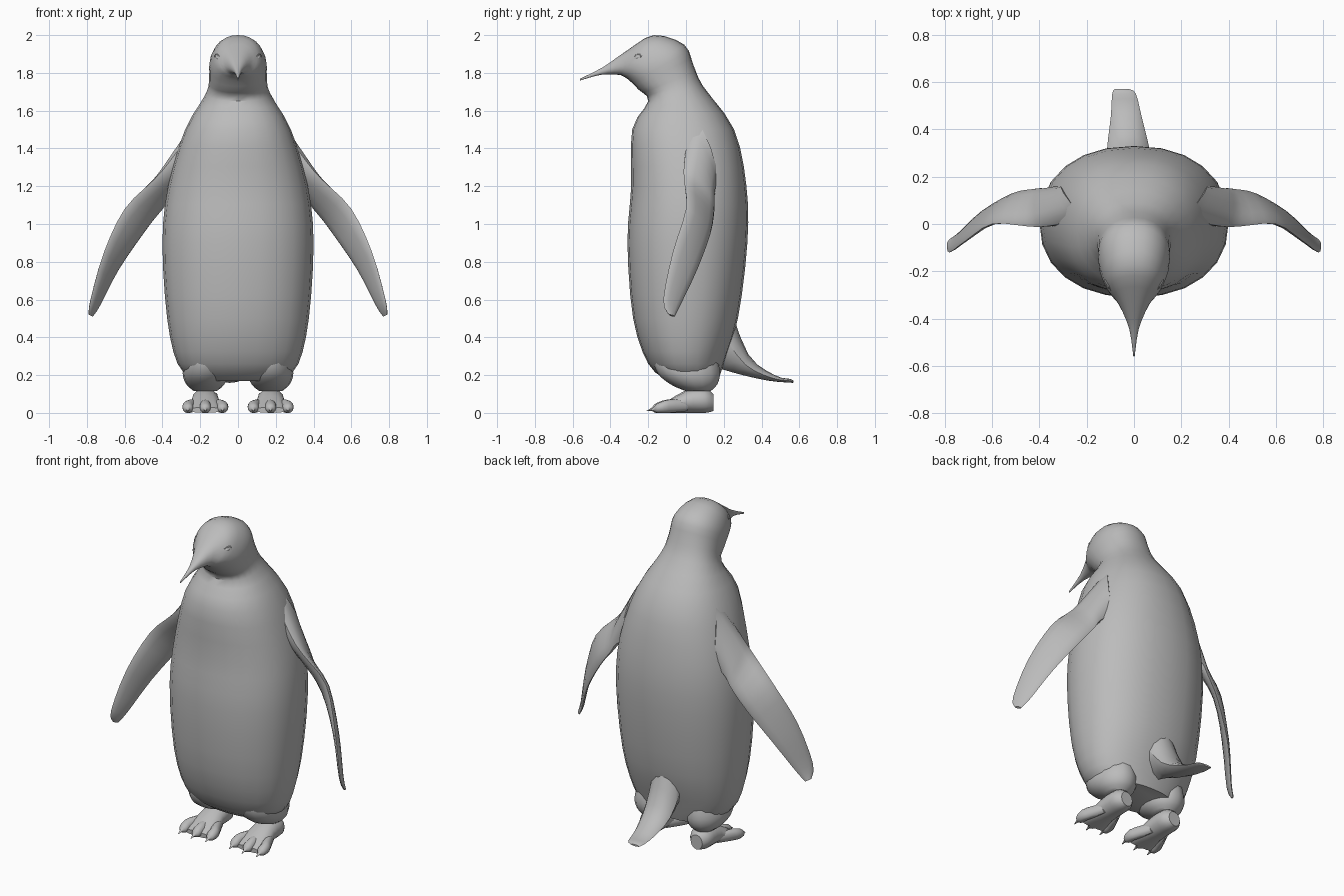
import bpy, bmesh, math
from mathutils import Vector

cube = bpy.data.objects.get("Cube")
if cube:
    bpy.data.objects.remove(cube, do_unlink=True)

# One plain grey for the whole figure
shade = (.5, .5, .5, 1)
grey = bpy.data.materials.new("plain grey")
grey.use_nodes = True
grey.diffuse_color = shade
grey.node_tree.nodes["Principled BSDF"].inputs["Base Color"].default_value = shade


def finish(obj):
    """Give the part its colour and smooth shading with sharp edges kept."""
    obj.data.materials.append(grey)
    bpy.ops.object.select_all(action='DESELECT')
    obj.select_set(True)
    bpy.context.view_layer.objects.active = obj
    bpy.ops.object.shade_smooth_by_angle(angle=math.radians(40))


def blend(rows, steps=3):
    """Ease smoothly through the key rows of a profile."""
    result = []
    last = len(rows) - 1
    for i in range(last):
        keys = (rows[max(i - 1, 0)], rows[i], rows[i + 1], rows[min(i + 2, last)])
        for k in range(steps):
            t = k / steps
            row = []
            for a, b, c, d in zip(*keys):
                bend = (2 * a - 5 * b + 4 * c - d) * t + (3 * (b - c) + d - a) * t * t
                row.append(b + t * (c - a + bend) / 2)
            result.append(row)
    result.append(rows[last])
    return result


def power(value, exponent):
    return math.copysign(abs(value) ** exponent, value)


def loft(name, sections, sides=12, exponent=1):
    """Skin oval rings; each section is two opposite points and a half-width vector."""
    bm = bmesh.new()
    rings = []
    for a, b, w in sections:
        a, b, w = Vector(a), Vector(b), Vector(w)
        ring = []
        for i in range(sides):
            turn = math.tau * i / sides
            across = (a - b) / 2 * power(math.cos(turn), exponent)
            ring.append(bm.verts.new((a + b) / 2 + across + w * power(math.sin(turn), exponent)))
        rings.append(ring)
    for lower, upper in zip(rings, rings[1:]):
        for i in range(sides):
            j = (i + 1) % sides
            bm.faces.new((lower[i], lower[j], upper[j], upper[i]))
    bm.faces.new(rings[0])
    bm.faces.new(rings[-1])
    bmesh.ops.recalc_face_normals(bm, faces=bm.faces)
    mesh = bpy.data.meshes.new(name)
    bm.to_mesh(mesh)
    bm.free()
    obj = bpy.data.objects.new(name, mesh)
    bpy.context.collection.objects.link(obj)
    finish(obj)


def crosswise(x, low_y, low_z, high_y, high_z, width):
    """A section that is symmetrical about a plane of constant x."""
    return (x, low_y, low_z), (x, high_y, high_z), (width, 0, 0)


# Torso: height, front, back, half-width
torso = [(.17, -.1, .17, .23), (.26, -.2, .2, .32), (.5, -.28, .275, .375),
         (.9, -.31, .325, .4), (1.2, -.29, .32, .37), (1.5, -.285, .255, .28)]
body = [(front, z, back, z, width) for z, front, back, width in torso]

# Neck, head and beak: throat point, crown point, half-width
body += [(-.2, 1.65, .09, 1.73, .17), (-.25, 1.71, .04, 1.84, .153),
         (-.3, 1.76, -.01, 1.95, .15), (-.33, 1.78, -.17, 2, .118),
         (-.36, 1.79, -.31, 1.92, .065), (-.45, 1.79, -.44, 1.83, .02),
         (-.56, 1.76, -.56, 1.77, .003)]
loft("body_and_head", [crosswise(0, *row) for row in blend(body)], sides=24, exponent=.9)

# Tail, ridged and leaning to one side: underside point, top point, half-width
tail = [(.16, .24, .22, .6, .1), (.3, .2, .33, .31, .09), (.44, .17, .47, .2, .065),
        (.55, .16, .55, .18, .05), (.57, .16, .57, .17, .03)]
loft("tail", [crosswise(-.015 - .003 * i, *row) for i, row in enumerate(blend(tail))],
     exponent=1.2)

# Flipper: leading edge point, trailing edge point, half-thickness
flipper = [(.2, .02, 1.55, .28, .15, 1.2, .08), (.37, -.01, 1.32, .37, .15, 1.13, .045),
           (.45, -.01, 1.23, .41, .15, 1.07, .03), (.6, 0, 1.08, .5, .13, .95, .024),
           (.71, -.07, .85, .63, .06, .76, .018), (.78, -.12, .6, .73, -.03, .57, .012),
           (.79, -.09, .52, .77, -.06, .51, .007)]
span = Vector((.5, -.1, -.8))

# Leg lobe, rounded into the belly: height, front, back, half-width
lobe = [(.115, 0, .13, .06), (.15, -.08, .165, .1), (.21, -.15, .18, .12),
        (.3, -.17, .16, .1), (.4, -.1, .1, .06)]

# Foot, then toe with claw: depth, underside, top, half-width
foot = [(.145, .01, .1, .04), (.1, 0, .13, .07), (0, 0, .12, .075), (-.15, 0, .03, .095)]
toe = [(0, .01, .07, .02), (-.1, 0, .07, .03), (-.16, 0, .05, .027),
       (-.18, .01, .03, .01), (-.21, .01, .01, .003)]
stance = .173

for side, s in (("left", 1), ("right", -1)):
    rings = []
    for row in blend(flipper):
        lead, trail = Vector(row[:3]), Vector(row[3:6])
        normal = (lead - trail).cross(span).normalized() * row[6]
        rings.append([(s * v.x, v.y, v.z) for v in (lead, trail, normal)])
    loft(side + "_flipper", rings)

    loft(side + "_leg", [crosswise(s * stance, front, z, back, z, width)
                         for z, front, back, width in blend(lobe)], sides=16)
    loft(side + "_foot", [crosswise(s * stance, y, low, y, high, width)
                          for y, low, high, width in blend(foot)])

    # Toes fan out from the middle of the foot
    for label, shift in (("inner", -.092), ("middle", 0), ("outer", .092)):
        rings = []
        for y, low, high, width in blend(toe):
            x = s * (stance + shift * min(1, .5 - 4 * y))
            reach = y + abs(shift) * .1
            rings.append(crosswise(x, reach, low, reach, high, width))
        loft(f"{side}_{label}_toe", rings)

    # Eye set in a slanted lid
    place, tilt = (s * .106, -.26, 1.88), (.35, 0, -s * .6)
    bpy.ops.mesh.primitive_uv_sphere_add(segments=12, ring_count=8, location=place, rotation=tilt)
    eye = bpy.context.object
    eye.name = side + "_eye"
    eye.scale = (.01, .02, .01)
    finish(eye)
    bpy.ops.mesh.primitive_torus_add(major_segments=16, minor_segments=6, major_radius=.02,
                                     minor_radius=.006, location=place, rotation=tilt)
    lid = bpy.context.object
    lid.name = side + "_eyelid"
    for v in lid.data.vertices:
        v.co = (v.co.z, v.co.y * 1.3, v.co.x * .7)
    lid.data.flip_normals()
    finish(lid)
